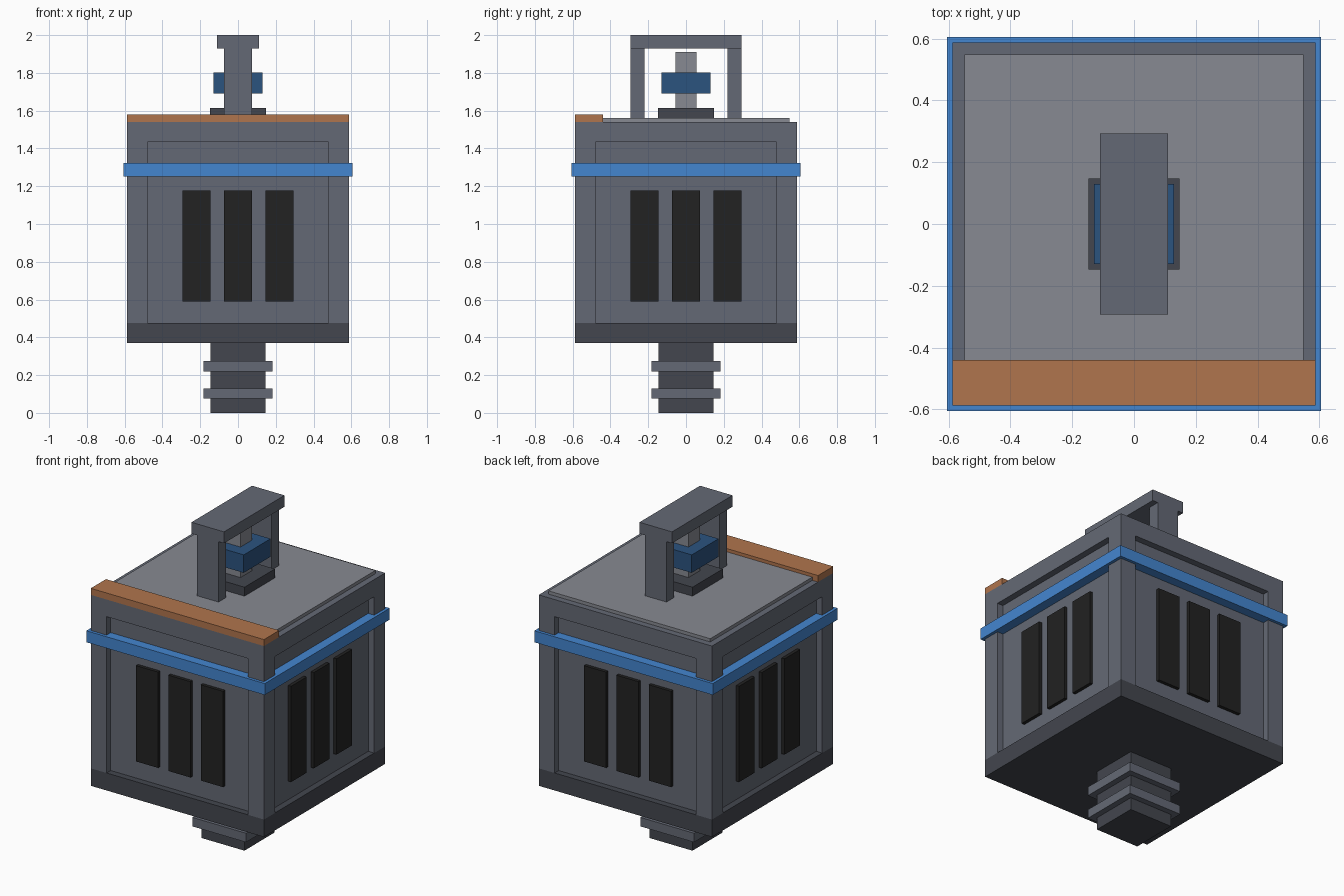
import bpy
import bmesh
from mathutils import Matrix, Vector

if "Cube" in bpy.data.objects:
    bpy.data.objects.remove(bpy.data.objects["Cube"])


def material(name, hex_code):
    """Flat material from an sRGB hex colour, stored as linear values."""
    rgb = [int(hex_code[i:i + 2], 16) / 255 for i in (0, 2, 4)]
    lin = [c / 12.92 if c <= 0.04045 else ((c + 0.055) / 1.055) ** 2.4 for c in rgb]
    mat = bpy.data.materials.new(name)
    mat.diffuse_color = (*lin, 1)
    mat.use_nodes = True
    mat.node_tree.nodes["Principled BSDF"].inputs["Base Color"].default_value = mat.diffuse_color
    return mat


GREY = material("steel grey", "646975")
DARK = material("dark grey", "43464E")
LIGHT = material("light grey", "878A92")
BLACK = material("vent black", "222222")
BLUE = material("bright blue", "4486D0")
NAVY = material("deep blue", "2B537F")
ORANGE = material("copper orange", "B0754D")


def boxes(name, mat, spans, turns=(0,)):
    """One object made of boxes ((x0, x1), (y0, y1), (z0, z1)), copied by quarter turns about z."""
    bm = bmesh.new()
    for turn in turns:
        rot = Matrix.Rotation(turn * 1.5707963268, 4, 'Z')
        for span in spans:
            mid = Vector([(a + b) / 2 for a, b in span])
            size = [b - a for a, b in span]
            bmesh.ops.create_cube(bm, size=1, matrix=rot @ Matrix.Translation(mid) @ Matrix.Diagonal((*size, 1)))
    mesh = bpy.data.meshes.new(name)
    bm.to_mesh(mesh)
    bm.free()
    mesh.materials.append(mat)
    obj = bpy.data.objects.new(name, mesh)
    bpy.context.collection.objects.link(obj)
    return obj


def block(half, z0, z1):
    """Square block centred on the z axis."""
    return ((-half, half), (-half, half), (z0, z1))


FOUR = range(4)
W = 0.587      # half width of the housing
IN = 0.48      # half width of the recessed side panels
CORE = 0.547   # distance of the recessed panels from the centre

# Plug below the housing, with two collars
boxes("plug_shaft", DARK, [block(0.146, 0, 0.37)])
boxes("plug_collars", GREY, [block(0.182, 0.075, 0.13), block(0.182, 0.22, 0.275)])

# Housing: base, recessed core, corner posts and top slab
boxes("base_plate", DARK, [block(W, 0.37, 0.477)])
boxes("housing_core", GREY, [block(CORE, 0.477, 1.435)])
boxes("corner_posts", GREY, [((IN, W), (IN, W), (0.477, 1.435))], FOUR)
boxes("top_slab", GREY, [block(W, 1.435, 1.54)])
boxes("blue_band", BLUE, [block(0.605, 1.252, 1.322)])

# Three vent slats on each side
boxes("vent_slats", BLACK,
      [((x - 0.075, x + 0.075), (-0.567, -CORE + 0.01), (0.59, 1.177)) for x in (-0.22, 0, 0.22)], FOUR)

# Lid and front trim
boxes("lid_panel", LIGHT, [((-0.548, 0.548), (-0.548, 0.548), (1.54, 1.56))])
boxes("front_trim", ORANGE, [((-W, W), (-W, -0.44), (1.54, 1.58))])

# Central terminal
boxes("terminal_base", DARK, [block(0.147, 1.56, 1.615)])
boxes("terminal_pin", LIGHT, [block(0.056, 1.615, 1.91)])
boxes("terminal_block", NAVY, [block(0.13, 1.692, 1.802)])

# Carrying handle
boxes("handle_legs", GREY, [((-0.073, 0.073), (0.22, 0.293), (1.56, 1.93))], (0, 2))
boxes("handle_bar", GREY, [((-0.11, 0.11), (-0.293, 0.293), (1.93, 2.0))])
